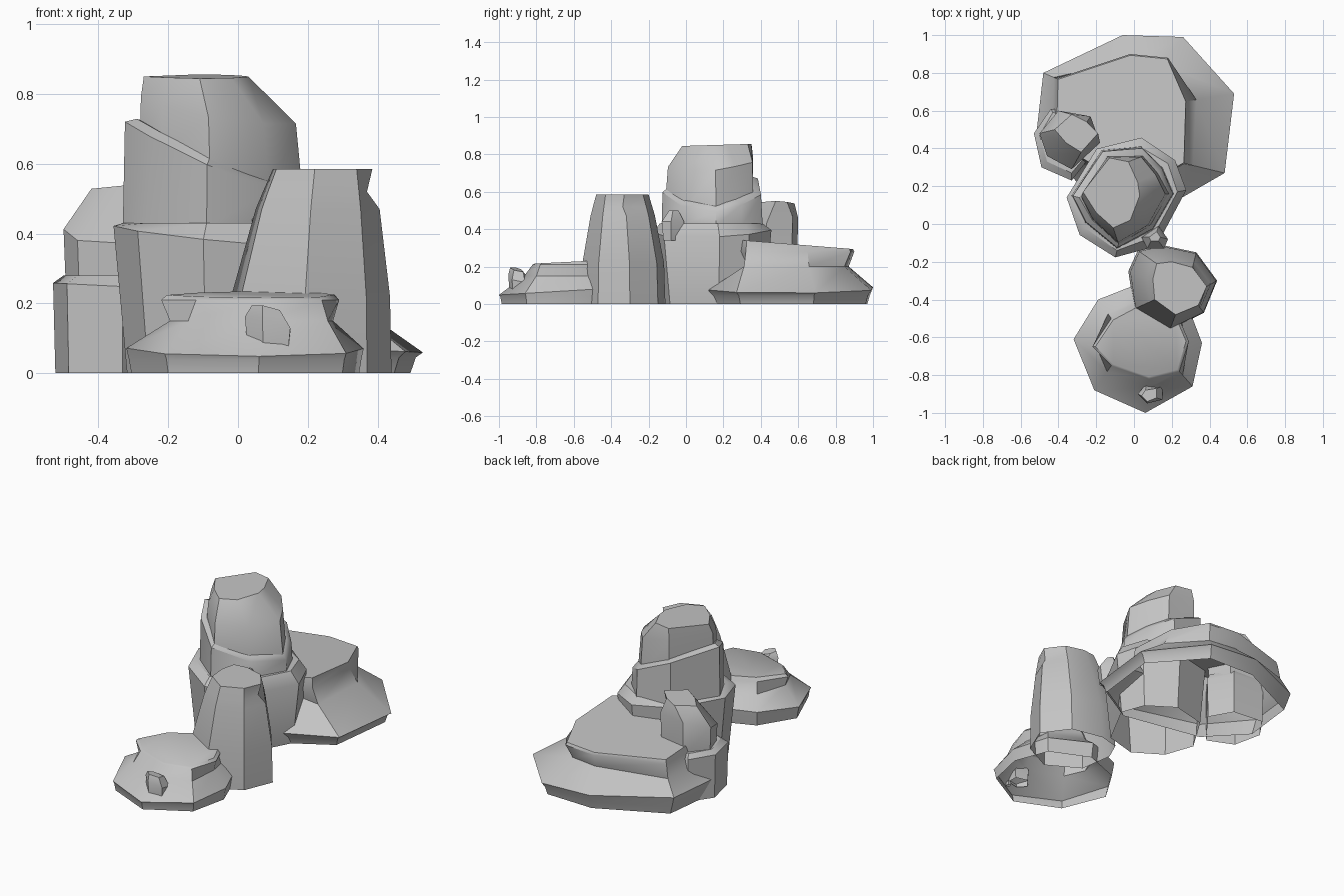
import bpy
import bmesh
import math
from mathutils import Vector

cube = bpy.data.objects.get("Cube")
if cube:
    bpy.data.objects.remove(cube, do_unlink=True)

# One plain stone colour for every rock
stone = bpy.data.materials.new("grey_stone")
stone.use_nodes = True
stone_colour = (.55, .55, .55, 1)
stone.diffuse_color = stone_colour
stone.node_tree.nodes["Principled BSDF"].inputs["Base Color"].default_value = stone_colour


def level(height, morph, scale=1, tilt_x=0, tilt_y=0, notch=()):
    """Describe one ring of a rock; notched corners are tucked further inward."""
    return height, morph, scale, tilt_x, tilt_y, notch


def make_rock(name, base, top, levels):
    """Loft rings that morph from the base outline to the top outline."""
    mesh_builder = bmesh.new()
    rings = []
    for height, morph, scale, tilt_x, tilt_y, notch in levels:
        outline = [Vector(a).lerp(Vector(b), morph + (.5 if i in notch else 0))
                   for i, (a, b) in enumerate(zip(base, top))]
        centre = sum(outline, Vector((0, 0))) / len(outline)
        ring = []
        for point in outline:
            offset = (point - centre) * scale
            lift = tilt_x * offset.x + tilt_y * offset.y
            spot = centre + offset
            ring.append(mesh_builder.verts.new((spot.x, spot.y, height + lift)))
        rings.append(ring)
    count = len(base)
    for lower, upper in zip(rings, rings[1:]):
        for i in range(count):
            j = (i + 1) % count
            mesh_builder.faces.new((lower[i], lower[j], upper[j], upper[i]))
    mesh_builder.faces.new(rings[-1])
    mesh = bpy.data.meshes.new(name)
    mesh_builder.to_mesh(mesh)
    mesh_builder.free()
    mesh.materials.append(stone)
    rock = bpy.data.objects.new(name, mesh)
    bpy.context.collection.objects.link(rock)
    bpy.ops.object.select_all(action="DESELECT")
    bpy.context.view_layer.objects.active = rock
    rock.select_set(True)
    bpy.ops.object.shade_smooth_by_angle(angle=math.radians(35))


# Broad sloping slab at the back with a few undercut corners
make_rock(
    "back_slab",
    [(-.52, .45), (-.3, .22), (.22, .12), (.48, .27),
     (.53, .69), (.26, .99), (-.06, 1), (-.48, .8)],
    [(-.42, .42), (-.2, .3), (.2, .28), (.27, .32),
     (.28, .65), (.18, .88), (-.02, .9), (-.41, .77)],
    [level(0, 0, .93), level(.045, 0, .96), level(.085, 0, 1, -.05),
     level(.2, .8, notch=(2, 5, 6)), level(.28, 1), level(.32, 1, .98, 0, -.08)])

# Short stepped rock on the left side
make_rock(
    "side_rock_base",
    [(-.53, .48), (-.49, .3), (-.33, .23), (-.16, .45), (-.24, .59), (-.44, .61)],
    [(-.5, .47), (-.46, .33), (-.33, .27), (-.18, .45), (-.26, .57), (-.43, .59)],
    [level(0, 0, .96), level(.25, 0, 1, -.05), level(.28, 1)])
make_rock(
    "side_rock_cap",
    [(-.5, .48), (-.46, .36), (-.33, .29), (-.18, .43), (-.23, .57), (-.4, .6)],
    [(-.42, .5), (-.36, .43), (-.28, .38), (-.19, .48), (-.25, .54), (-.33, .58)],
    [level(.26, 0, .96), level(.42, 0, 1, .1, .3), level(.54, 1, 1, .1)])

# Tall middle stack: plinth, leaning block and crown
make_rock(
    "stack_plinth",
    [(-.36, .14), (-.29, -.06), (-.1, -.18), (.12, -.12),
     (.28, .18), (.22, .34), (.04, .46), (-.2, .4)],
    [(-.33, .15), (-.26, -.02), (-.09, -.14), (.1, -.07),
     (.23, .17), (.18, .32), (.03, .41), (-.17, .38)],
    [level(0, 0, .87), level(.39, 0, .99, -.1, .04), level(.43, 1)])
make_rock(
    "stack_block",
    [(-.33, .15), (-.26, .01), (-.09, -.13), (.1, -.03),
     (.21, .16), (.15, .3), (.04, .41), (-.17, .39)],
    [(-.29, .14), (-.22, .02), (-.08, -.1), (.09, 0),
     (.18, .16), (.13, .27), (.05, .35), (-.14, .35)],
    [level(.42, 0), level(.6, .15, 1, -.43, .08), level(.62, 1, 1, -.43, .08)])
make_rock(
    "stack_crown",
    [(-.28, .14), (-.22, .02), (-.08, -.11), (.09, -.01),
     (.19, .16), (.13, .27), (.05, .36), (-.14, .36)],
    [(-.27, .17), (-.2, .06), (-.11, -.02), (-.02, .02),
     (.03, .15), (.02, .22), (-.03, .33), (-.13, .35)],
    [level(.56, 0, 1, -.43, .08), level(.75, .15, 1, -.17, .1), level(.85, 1, 1, 0, .03)])

# Tapered pillar in front of the stack, grooved near one top corner
make_rock(
    "front_pillar",
    [(-.03, -.25), (0, -.45), (.19, -.56), (.37, -.47),
     (.44, -.3), (.33, -.15), (.14, -.11), (.02, -.14)],
    [(.1, -.29), (.11, -.4), (.22, -.48), (.34, -.43),
     (.385, -.33), (.31, -.23), (.2, -.2), (.12, -.21)],
    [level(0, 0), level(.22, .08), level(.47, .62), level(.52, .78, notch=[4]),
     level(.585, 1)])

# Low slab at the very front with undercut sides
make_rock(
    "front_slab",
    [(-.32, -.61), (-.21, -.88), (.06, -1), (.31, -.86),
     (.36, -.63), (.28, -.42), (.04, -.31), (-.19, -.4)],
    [(-.22, -.65), (-.12, -.75), (.08, -.82), (.24, -.78),
     (.29, -.62), (.23, -.48), (.03, -.42), (-.12, -.5)],
    [level(0, 0, .96), level(.04, 0, .98), level(.07, 0, 1, 0, .06),
     level(.15, .75, notch=(0, 4)), level(.21, 1), level(.225, 1, .94, 0, .05)])

# Pebbles resting on the slab and wedged beside the stack
make_rock(
    "front_pebble",
    [(.02, -.9), (.07, -.95), (.15, -.93), (.15, -.86), (.07, -.84)],
    [(.04, -.91), (.07, -.94), (.12, -.92), (.12, -.87), (.06, -.88)],
    [level(.07, 0, .9), level(.14, 0, 1, -.3, -.2), level(.185, 1, 1, -.2, -.2)])
make_rock(
    "tiny_pebble",
    [(.14, -.93), (.16, -.93), (.16, -.91), (.14, -.91)],
    [(.14, -.93), (.16, -.93), (.16, -.91), (.14, -.91)],
    [level(.04, 0), level(.06, 0), level(.07, 0, .5)])
make_rock(
    "wedged_pebble",
    [(.04, -.07), (.07, -.13), (.16, -.13), (.18, -.08), (.13, -.01)],
    [(.08, -.07), (.09, -.09), (.13, -.09), (.14, -.07), (.12, -.04)],
    [level(.34, 0, .8), level(.44, 0), level(.5, 1)])
